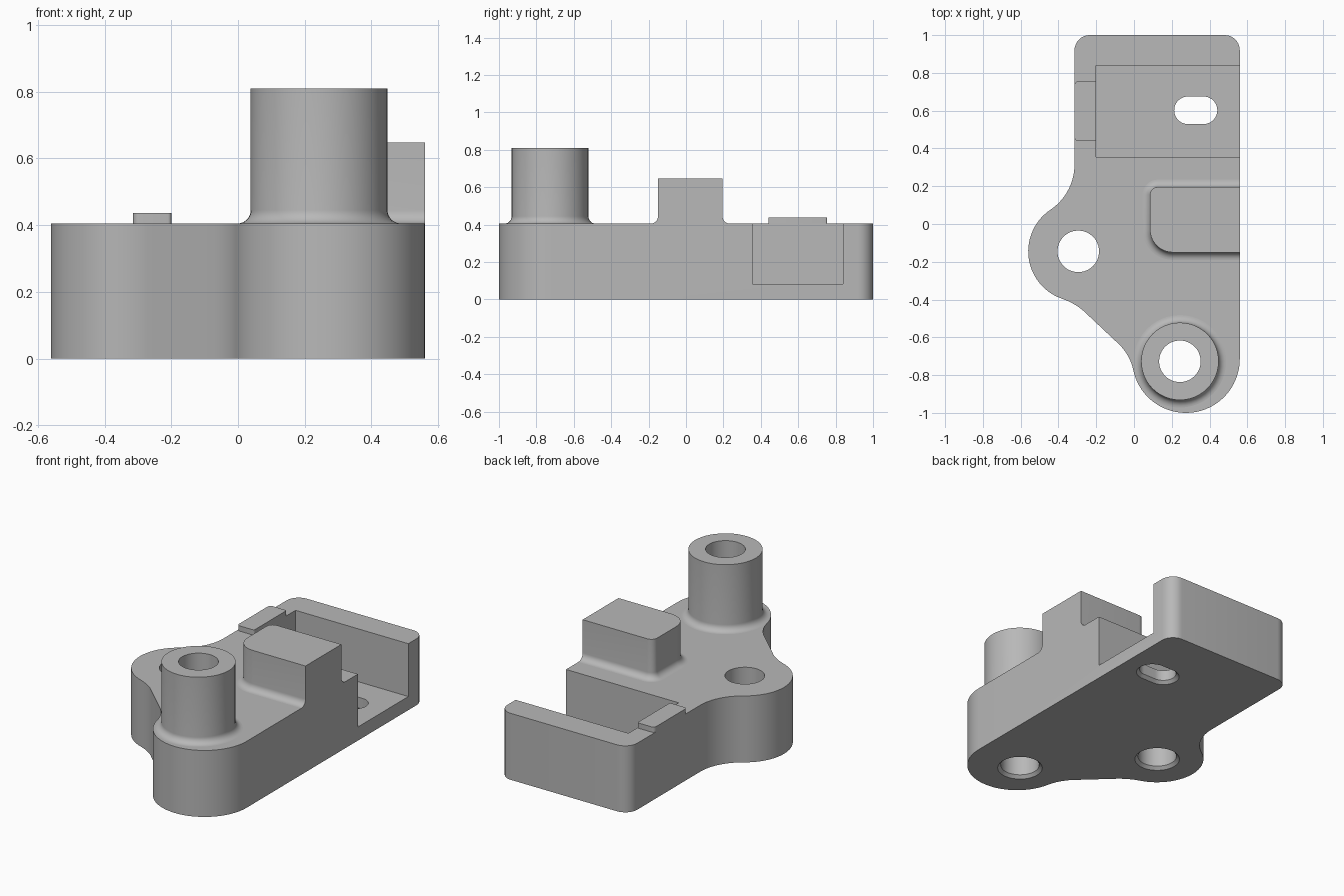
import bpy, bmesh, math

cube = bpy.data.objects.get("Cube")
if cube:
    bpy.data.objects.remove(cube, do_unlink=True)

grey = bpy.data.materials.new("plain grey")
grey.use_nodes = True
grey.diffuse_color = (0.48, 0.48, 0.48, 1)
grey.node_tree.nodes["Principled BSDF"].inputs["Base Color"].default_value = grey.diffuse_color

TOP = 0.405        # upper face of the base plate
RIGHT = 0.56       # flush right side
CHAMFER = 0.018
FILLET = 0.04


def arc(cx, cy, r, a0, a1, n=12):
    """Points along an arc, angles in degrees."""
    angles = [math.radians(a0 + (a1 - a0) * i / n) for i in range(n + 1)]
    return [(cx + r * math.cos(a), cy + r * math.sin(a)) for a in angles]


def finish(bm, name):
    bmesh.ops.recalc_face_normals(bm, faces=bm.faces)
    mesh = bpy.data.meshes.new(name)
    bm.to_mesh(mesh)
    bm.free()
    mesh.materials.append(grey)
    obj = bpy.data.objects.new(name, mesh)
    bpy.context.collection.objects.link(obj)
    return obj


def loft(name, rings, bottom=True, top=True, loop=False):
    """Skin a stack of (outline, z) rings."""
    bm = bmesh.new()
    rows = [[bm.verts.new((x, y, z)) for x, y in pts] for pts, z in rings]
    pairs = list(zip(rows, rows[1:])) + ([(rows[-1], rows[0])] if loop else [])
    for low, high in pairs:
        for i in range(len(low)):
            j = (i + 1) % len(low)
            bm.faces.new((low[i], low[j], high[j], high[i]))
    if bottom:
        bm.faces.new(rows[0][::-1])
    if top:
        bm.faces.new(rows[-1])
    return finish(bm, name)


def smooth(obj):
    bpy.ops.object.select_all(action='DESELECT')
    obj.select_set(True)
    bpy.context.view_layer.objects.active = obj
    bpy.ops.object.shade_smooth_by_angle(angle=math.radians(30))


def fillet_steps(n=8):
    """(outward offset, z) pairs of the concave fillet at the plate."""
    for i in range(n + 1):
        a = math.pi / 2 * i / n
        yield FILLET * (1 - math.sin(a)), TOP + FILLET * (1 - math.cos(a))


# Base plate outline, counter-clockwise from the back right corner
outline = (
    arc(0.48, 0.92, 0.08, 0, 90, 8)
    + arc(-0.235, 0.92, 0.08, 90, 180, 8)
    + arc(-0.604, 0.315, 0.289, 0, -56.1)
    + arc(-0.295, -0.145, 0.265, 123.9, 251.6, 28)[1:]
    + arc(-0.483, -0.71, 0.33, 71.6, 45, 8)[1:]
    + arc(-0.268, -0.83, 0.27, 45, 12, 8)
    + arc(0.275, -0.715, 0.285, 192, 360, 36)[1:]
)

# Base plate with chamfered lower edge
bm = bmesh.new()
floor = bm.faces.new([bm.verts.new((x, y, CHAMFER)) for x, y in reversed(outline)])
edge_verts = list(floor.verts)
upper = [bm.verts.new((v.co.x, v.co.y, TOP)) for v in edge_verts]
count = len(upper)
for i in range(count):
    j = (i + 1) % count
    bm.faces.new((edge_verts[j], edge_verts[i], upper[i], upper[j]))
bm.faces.new(upper[::-1])
bmesh.ops.inset_individual(bm, faces=[floor], thickness=CHAMFER, use_even_offset=True)
for v in floor.verts:
    v.co.z = 0
plate = finish(bm, "base_plate")


# Cutters: pocket, two round holes and a slot, chamfered underneath
def slot(cx, cy, half, r):
    return arc(cx + half, cy, r, -90, 90, 24) + arc(cx - half, cy, r, 90, 270, 24)


def hole_cutter(name, shape):
    return loft(name, [(shape(2 * CHAMFER), -CHAMFER), (shape(0), CHAMFER), (shape(0), 0.6)])


pocket = [(-0.2, 0.355), (0.8, 0.355), (0.8, 0.84), (-0.2, 0.84)]
BOSS = (0.243, -0.727)
cutters = [
    loft("pocket_cutter", [(pocket, 0.083), (pocket, 0.7)]),
    hole_cutter("side_hole_cutter", lambda o: arc(-0.295, -0.145, 0.11 + o, 0, 360, 48)[:-1]),
    hole_cutter("boss_hole_cutter", lambda o: arc(*BOSS, 0.11 + o, 0, 360, 48)[:-1]),
    hole_cutter("slot_cutter", lambda o: slot(0.327, 0.602, 0.041, 0.073 + o)),
]
for cutter in cutters:
    cutter.hide_render = True
    cutter.hide_set(True)
    mod = plate.modifiers.new(cutter.name, 'BOOLEAN')
    mod.operation = 'DIFFERENCE'
    mod.solver = 'EXACT'
    mod.object = cutter

# Apply the cuts and drop the helpers
bpy.context.view_layer.update()
cut_mesh = bpy.data.meshes.new_from_object(
    plate.evaluated_get(bpy.context.evaluated_depsgraph_get()))
plate.modifiers.clear()
plate.data = cut_mesh
for cutter in cutters:
    bpy.data.objects.remove(cutter, do_unlink=True)
smooth(plate)

# Hollow round boss with filleted foot
def circle(r):
    return arc(*BOSS, r, 0, 360, 48)[:-1]


rings = [(circle(0.205 + o), z) for o, z in fillet_steps()]
rings += [(circle(0.205), 0.81), (circle(0.11), 0.81), (circle(0.11), TOP)]
smooth(loft("round_boss", rings, bottom=False, top=False))


# Stop block flush with the right side, filleted foot on three sides
def block(o):
    x0, y0, y1 = 0.085, -0.15, 0.195
    return ([(RIGHT, y0 - o), (RIGHT, y1 + o)]
            + arc(x0 + 0.04, y1 - 0.04, 0.04 + o, 90, 180, 8)
            + arc(x0 + 0.12, y0 + 0.12, 0.12 + o, 180, 270, 12))


rings = [(block(o), z) for o, z in fillet_steps()] + [(block(0), 0.647)]
smooth(loft("stop_block", rings, bottom=False))

# Low locating tab on the left wall
tab = (arc(-0.295, 0.46, 0.02, 180, 270, 6) + arc(-0.21, 0.45, 0.01, 270, 360, 4)
       + arc(-0.21, 0.745, 0.01, 0, 90, 4) + arc(-0.295, 0.735, 0.02, 90, 180, 6))
smooth(loft("locating_tab", [(tab, TOP), (tab, 0.437)], bottom=False))
